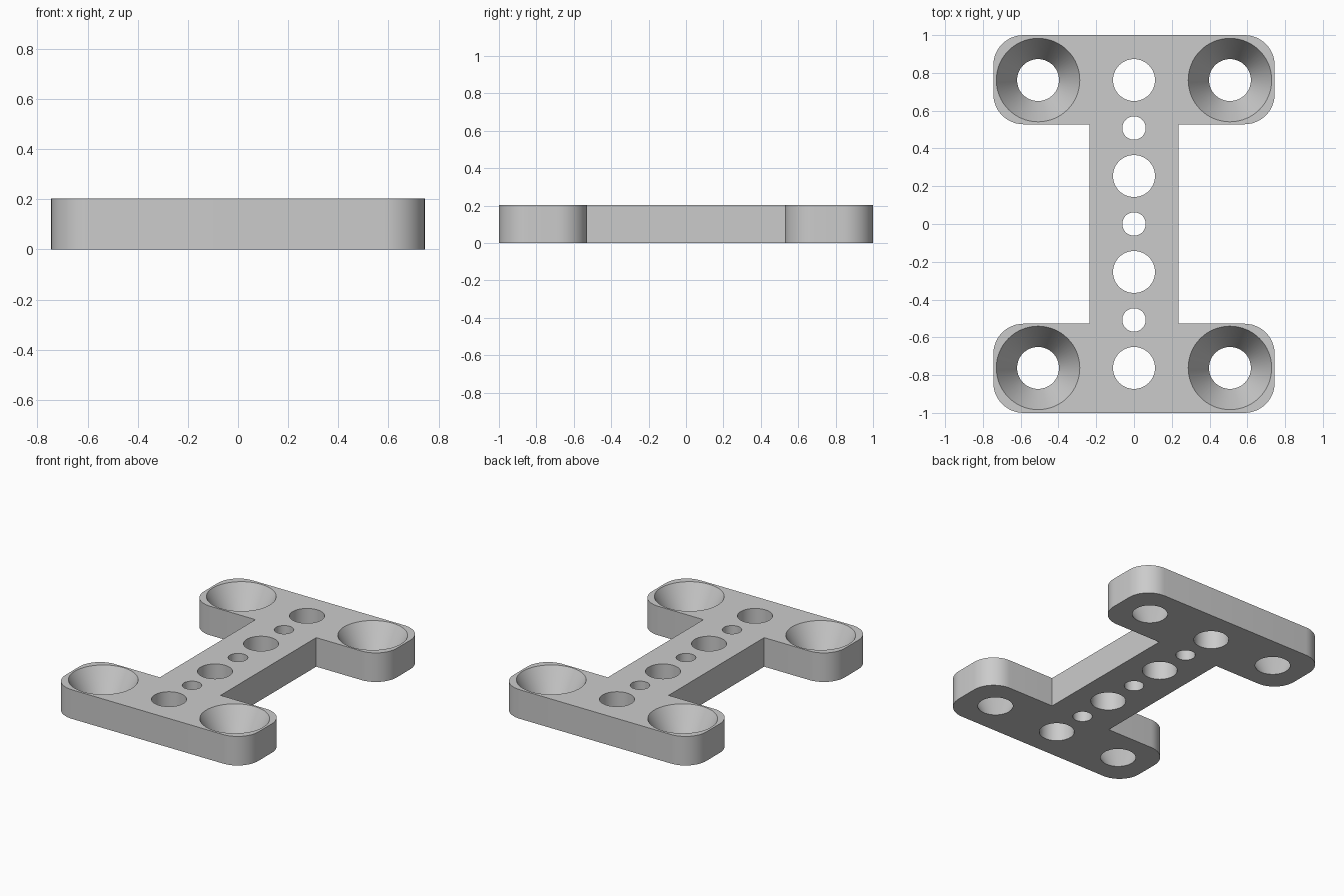
import bpy
import bmesh
from math import sin, cos, pi

THICK = 0.203
HALF_X, HALF_Y = 0.745, 1.0
WEB_X, ARM_Y = 0.235, 0.528      # half width of the web, inner edge of the arms
CORNER = 0.16
PITCH = 0.254                    # spacing of the hole pattern
BIG, SMALL, SINK = 0.111, 0.062, 0.221

if "Cube" in bpy.data.objects:
    bpy.data.objects.remove(bpy.data.objects["Cube"], do_unlink=True)


def arc(cx, cy, r, start, sweep, steps):
    return [(cx + r * cos(start + sweep * i / steps),
             cy + r * sin(start + sweep * i / steps)) for i in range(steps + 1)]


def circle(cx, cy, r):
    return arc(cx, cy, r, 0, 2 * pi, 64)[:-1]


def plate_outline():
    # One quarter of the outline, mirrored across both axes
    cx = HALF_X - CORNER
    quarter = [(WEB_X, ARM_Y)]
    quarter += arc(cx, ARM_Y + CORNER, CORNER, -pi / 2, pi / 2, 12)
    quarter += arc(cx, HALF_Y - CORNER, CORNER, 0, pi / 2, 12)
    half = quarter + [(-x, y) for x, y in reversed(quarter)]
    return half + [(-x, -y) for x, y in half]


def add_wall(bm, low, high):
    # Wall between a bottom loop and a top loop; returns the edges of each rim
    rings = [[bm.verts.new((x, y, z)) for x, y in pts]
             for pts, z in ((low, 0), (high, THICK))]
    a, b = rings
    n = len(a)
    for i in range(n):
        j = (i + 1) % n
        bm.faces.new((a[i], a[j], b[j], b[i]))
    return [[bm.edges.get((r[i], r[(i + 1) % n])) for i in range(n)] for r in rings]


# Outer wall, row of straight holes, countersunk holes in the arms
outline = plate_outline()
walls = [(outline, outline)]
for k in range(-3, 4):
    hole = circle(0, k * PITCH, BIG if k % 2 else SMALL)
    walls.append((hole, hole))
for sx in (-1, 1):
    for sy in (-1, 1):
        x, y = sx * 2 * PITCH, sy * 3 * PITCH
        walls.append((circle(x, y, BIG), circle(x, y, SINK)))

bm = bmesh.new()
rims = [add_wall(bm, low, high) for low, high in walls]

# Flat bottom and top with the holes left open
for side, normal in ((0, (0, 0, -1)), (1, (0, 0, 1))):
    edges = [e for rim in rims for e in rim[side]]
    bmesh.ops.triangle_fill(bm, use_beauty=True, use_dissolve=False,
                            edges=edges, normal=normal)
bmesh.ops.recalc_face_normals(bm, faces=bm.faces)

mesh = bpy.data.meshes.new("mounting_plate")
bm.to_mesh(mesh)
bm.free()
plate = bpy.data.objects.new("mounting_plate", mesh)
bpy.context.collection.objects.link(plate)

# Plain grey material
grey = bpy.data.materials.new("light_grey")
grey.use_nodes = True
colour = (0.6, 0.6, 0.6, 1)
grey.diffuse_color = colour
for node in grey.node_tree.nodes:
    if node.type == "BSDF_PRINCIPLED":
        node.inputs["Base Color"].default_value = colour
mesh.materials.append(grey)

# Smooth round walls with sharp rims
bpy.ops.object.select_all(action="DESELECT")
plate.select_set(True)
bpy.context.view_layer.objects.active = plate
bpy.ops.object.shade_smooth_by_angle(angle=pi / 6)
